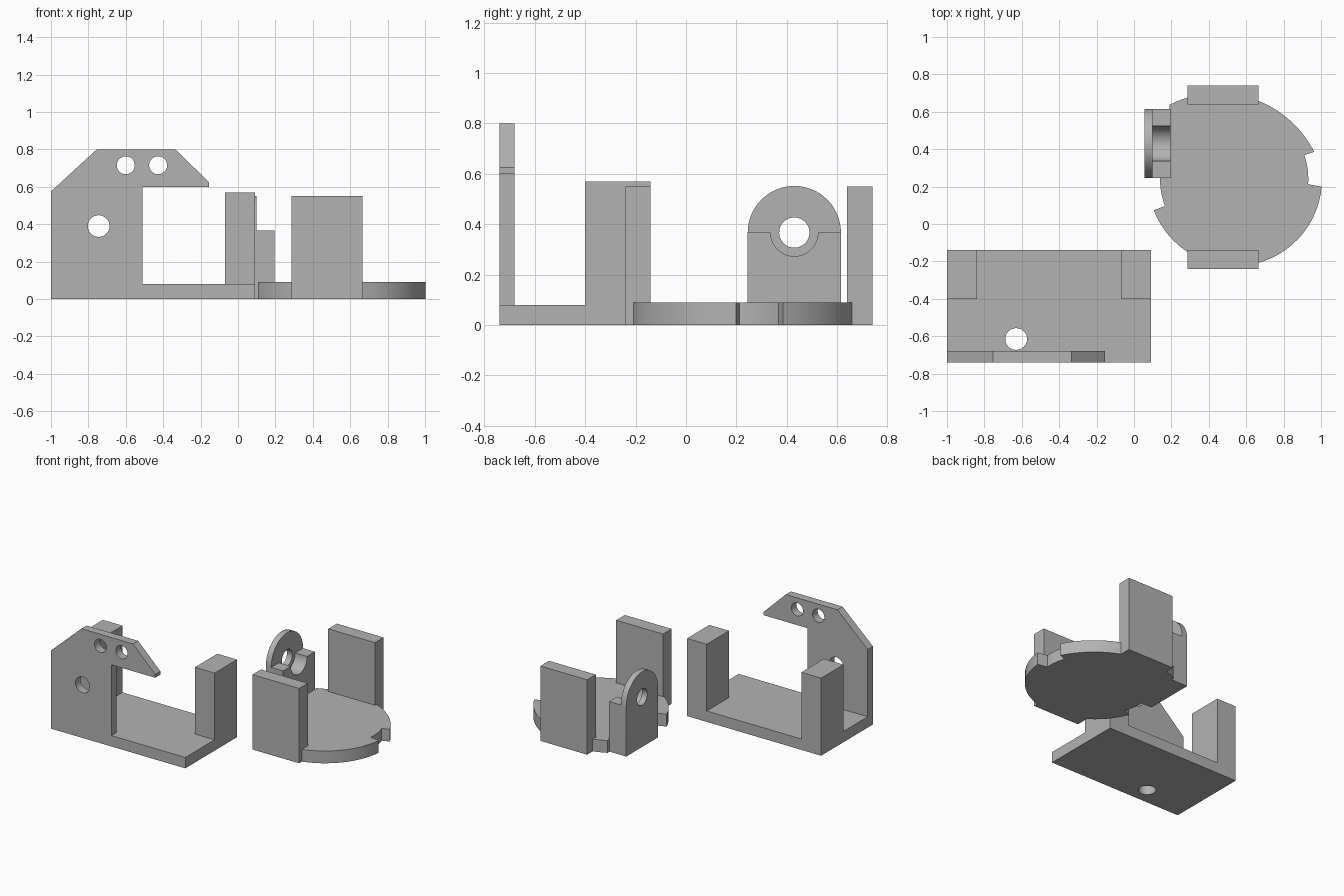
import bpy
import bmesh
from math import sin, cos, radians
from mathutils import Vector

cube = bpy.data.objects.get("Cube")
if cube:
    bpy.data.objects.remove(cube, do_unlink=True)

grey = bpy.data.materials.new("plain grey")
grey.use_nodes = True
grey.diffuse_color = (0.45, 0.45, 0.45, 1)
grey.node_tree.nodes["Principled BSDF"].inputs["Base Color"].default_value = (0.45, 0.45, 0.45, 1)


def arc(centre, radius, start, end, steps=32):
    """Points along a circular arc, angles in degrees."""
    angles = [radians(start + (end - start) * i / steps) for i in range(steps + 1)]
    return [(centre[0] + radius * cos(a), centre[1] + radius * sin(a)) for a in angles]


def prism(name, profile, axis, low, high):
    """Extrude a flat profile along an axis from low to high."""
    place = {"x": lambda u, v, w: (w, u, v),
             "y": lambda u, v, w: (u, w, v),
             "z": lambda u, v, w: (u, v, w)}[axis]
    bm = bmesh.new()
    face = bm.faces.new([bm.verts.new(place(u, v, low)) for u, v in profile])
    grown = bmesh.ops.extrude_face_region(bm, geom=[face])["geom"]
    bmesh.ops.translate(bm, vec=Vector(place(0, 0, high - low)),
                        verts=[g for g in grown if isinstance(g, bmesh.types.BMVert)])
    bmesh.ops.recalc_face_normals(bm, faces=bm.faces)
    mesh = bpy.data.meshes.new(name)
    bm.to_mesh(mesh)
    bm.free()
    mesh.materials.append(grey)
    ob = bpy.data.objects.new(name, mesh)
    bpy.context.collection.objects.link(ob)
    return ob


def box(name, x, y, z):
    return prism(name, [(x[0], y[0]), (x[1], y[0]), (x[1], y[1]), (x[0], y[1])], "z", *z)


def activate(ob):
    bpy.ops.object.select_all(action="DESELECT")
    ob.select_set(True)
    bpy.context.view_layer.objects.active = ob


def drill(ob, centre, radius, axis, low, high):
    """Cut a round hole through a part."""
    cutter = prism("hole_cutter", arc(centre, radius, 0, 352.5, 47), axis, low - 0.05, high + 0.05)
    cutter.hide_render = True
    activate(ob)
    mod = ob.modifiers.new("hole", "BOOLEAN")
    mod.operation, mod.solver, mod.object = "DIFFERENCE", "EXACT", cutter
    bpy.ops.object.modifier_apply(modifier=mod.name)
    bpy.data.objects.remove(cutter, do_unlink=True)


def smooth(ob):
    activate(ob)
    bpy.ops.object.shade_smooth_by_angle(angle=radians(30))


# Bracket base with its mounting hole
base = box("bracket_base", (-1, 0.09), (-0.74, -0.14), (0, 0.08))
drill(base, (-0.63, -0.615), 0.058, "z", 0, 0.08)
smooth(base)

# Two rear posts
for side, x in (("right", -1), ("left", -0.07)):
    box("post_" + side, (x, x + 0.16), (-0.4, -0.14), (0, 0.57))

# Front plate with a hooked arm and three holes
plate = prism("front_plate", [(-1, 0), (-0.51, 0), (-0.51, 0.6), (-0.155, 0.6), (-0.155, 0.625),
                              (-0.335, 0.8), (-0.755, 0.8), (-1, 0.575)], "y", -0.74, -0.68)
for centre, radius in (((-0.6, 0.715), 0.048), ((-0.427, 0.715), 0.048), ((-0.745, 0.39), 0.058)):
    drill(plate, centre, radius, "y", -0.74, -0.68)
smooth(plate)

# Turntable disc: two outer arcs joined by notches at a smaller radius
hub = (0.54, 0.24)
outline = (arc(hub, 0.465, 201, 355)
           + arc(hub, 0.392, 356, 379, 8)
           + arc((0.451, 0.125), 0.575, 27, 117)
           + arc(hub, 0.401, 150, 201, 12))
smooth(prism("turntable_disc", outline, "z", 0, 0.09))

# Upright walls on either side of the disc
for end, y in (("front", -0.24), ("back", 0.64)):
    box("wall_" + end, (0.285, 0.665), (y, y + 0.1), (0, 0.55))

# Pivot tab with a rounded top and a shaft hole
pivot = (0.43, 0.367)
tab = prism("pivot_tab", [(0.245, 0), (0.615, 0)] + arc(pivot, 0.185, 0, 180), "x", 0.055, 0.098)
drill(tab, pivot, 0.06, "x", 0.055, 0.098)
smooth(tab)

# Support block with a half-round cradle
cradle = [(0.245, 0), (0.615, 0), (0.615, 0.367)] + arc(pivot, 0.094, 0, -180) + [(0.245, 0.367)]
smooth(prism("pivot_cradle", cradle, "x", 0.098, 0.195))
